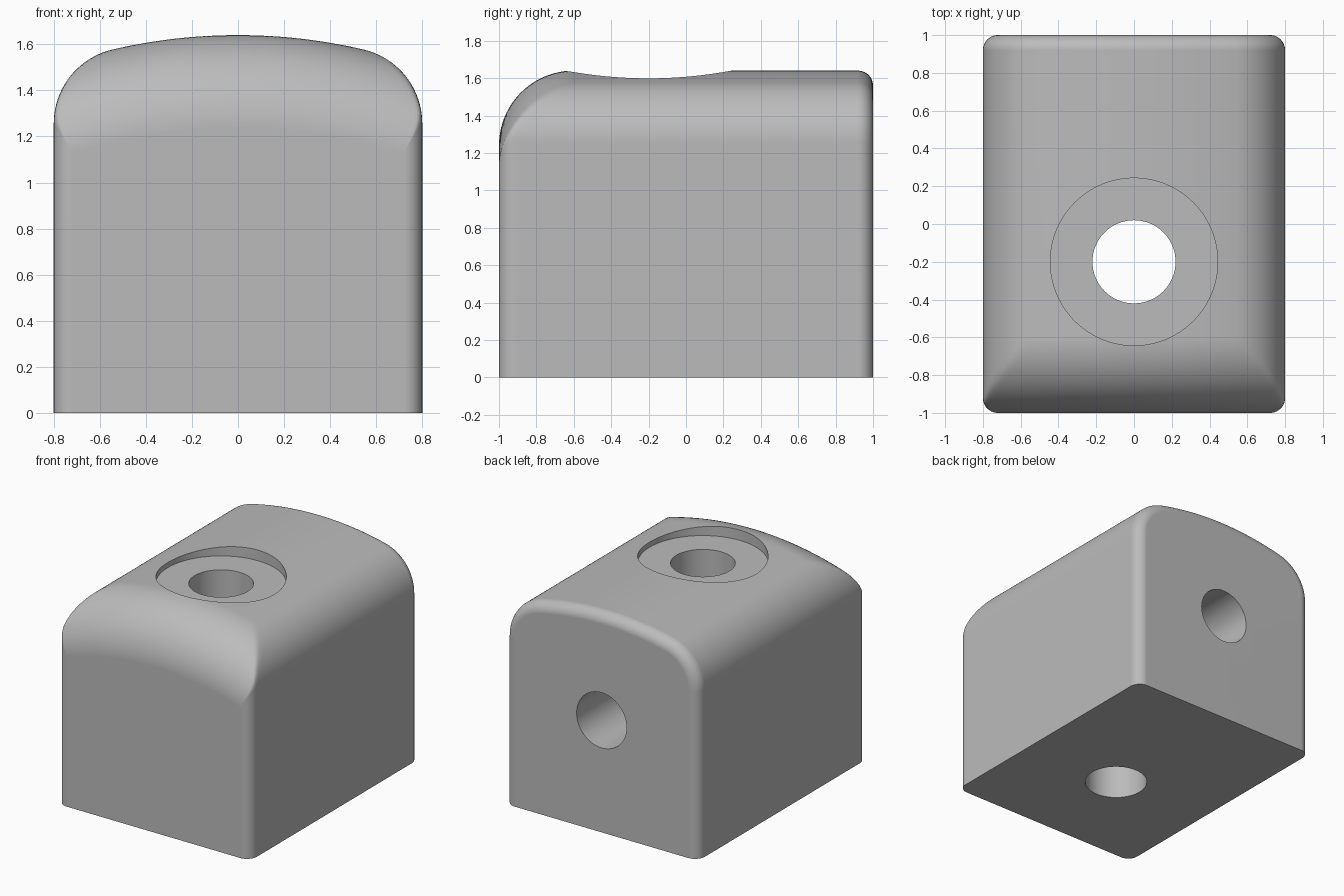
import bpy, bmesh
from math import sin, cos, pi, sqrt, atan2

cube = bpy.data.objects.get("Cube")
if cube:
    bpy.data.objects.remove(cube, do_unlink=True)

HALF_W, TOP, DOME_R = 0.8, 1.64, 2.4
SIDE_R, EDGE_R, FRONT_R = 0.33, 0.08, 0.4


def dome(x):
    return TOP - DOME_R + sqrt(DOME_R ** 2 - x * x)


# Right half of the cross-section: wall, shoulder arc, domed top (x, z, nx, nz)
cx = HALF_W - SIDE_R
cz = TOP - DOME_R + sqrt((DOME_R - SIDE_R) ** 2 - cx ** 2)
tangent = atan2(cz - TOP + DOME_R, cx)
half = [(HALF_W, 0, 1, 0)]
for i in range(21):
    a = tangent * i / 20
    half.append((cx + SIDE_R * cos(a), cz + SIDE_R * sin(a), cos(a), sin(a)))
for i in range(1, 13):
    a = tangent + (pi / 2 - tangent) * i / 12
    half.append((DOME_R * cos(a), TOP - DOME_R + DOME_R * sin(a), cos(a), sin(a)))
section = half + [(-x, z, -nx, nz) for x, z, nx, nz in reversed(half[:-1])]


def arc_drop(t, r):
    """Inset of a rounded edge at distance t from the end face."""
    return r - sqrt(max(0, r * r - (r - t) ** 2)) if t < r else 0


def ring(y, front):
    t = 1 - abs(y)
    inset = arc_drop(t, EDGE_R)
    points = []
    for x, z, nx, nz in section:
        px = x - inset * nx
        if front:
            side = max(0, dome(px) - z)
            drop = arc_drop(t, FRONT_R)
            pz = dome(px) - (side ** 8 + drop ** 8) ** (1 / 8) if z > 0 else 0
        else:
            pz = z - inset * nz
        points.append((px, y, pz))
    return points


# Body lofted from the front face to the back face
rings = [ring(-1 + FRONT_R * (1 - cos(pi / 2 * i / 24)), True) for i in range(25)]
rings += [ring(1 - EDGE_R * (1 - sin(pi / 2 * i / 10)), False) for i in range(11)]
bm = bmesh.new()
loops = [[bm.verts.new(p) for p in r] for r in rings]
n = len(section)
for a, b in zip(loops, loops[1:]):
    for i in range(n):
        j = (i + 1) % n
        bm.faces.new((a[i], a[j], b[j], b[i]))
bm.faces.new(loops[0])
bm.faces.new(loops[-1])
bmesh.ops.recalc_face_normals(bm, faces=bm.faces)
mesh = bpy.data.meshes.new("block_body")
bm.to_mesh(mesh)
bm.free()
body = bpy.data.objects.new("block_body", mesh)
bpy.context.collection.objects.link(body)

grey = bpy.data.materials.new("plain_grey")
grey.use_nodes = True
color = (0.5, 0.5, 0.5, 1)
grey.diffuse_color = color
grey.node_tree.nodes["Principled BSDF"].inputs["Base Color"].default_value = color
mesh.materials.append(grey)


def drill(name, radius, depth, location, rotation=(0, 0, 0)):
    """Cut a round hole and remove its cutter."""
    bpy.ops.mesh.primitive_cylinder_add(vertices=96, radius=radius, depth=depth,
                                        location=location, rotation=rotation)
    cutter = bpy.context.object
    cutter.name = name
    cutter.hide_render = True
    cutter.data.materials.append(grey)
    mod = body.modifiers.new(name, "BOOLEAN")
    mod.operation, mod.solver, mod.object = "DIFFERENCE", "EXACT", cutter
    bpy.ops.object.select_all(action="DESELECT")
    bpy.context.view_layer.objects.active = body
    body.select_set(True)
    bpy.ops.object.modifier_apply(modifier=name)
    bpy.data.objects.remove(cutter, do_unlink=True)


# Counterbore, vertical through hole, and rear hole meeting it
drill("counterbore", 0.443, 0.4, (0, -0.2, 1.56 + 0.2))
drill("through_hole", 0.22, 4, (0, -0.2, 1))
drill("rear_hole", 0.207, 1.3, (0, 0.55, 0.84), (pi / 2, 0, 0))

# Smooth shading with crisp hole rims and flat walls
bpy.ops.object.shade_smooth_by_angle(angle=pi / 6)
weighted = body.modifiers.new("weighted_normals", "WEIGHTED_NORMAL")
weighted.keep_sharp = True
